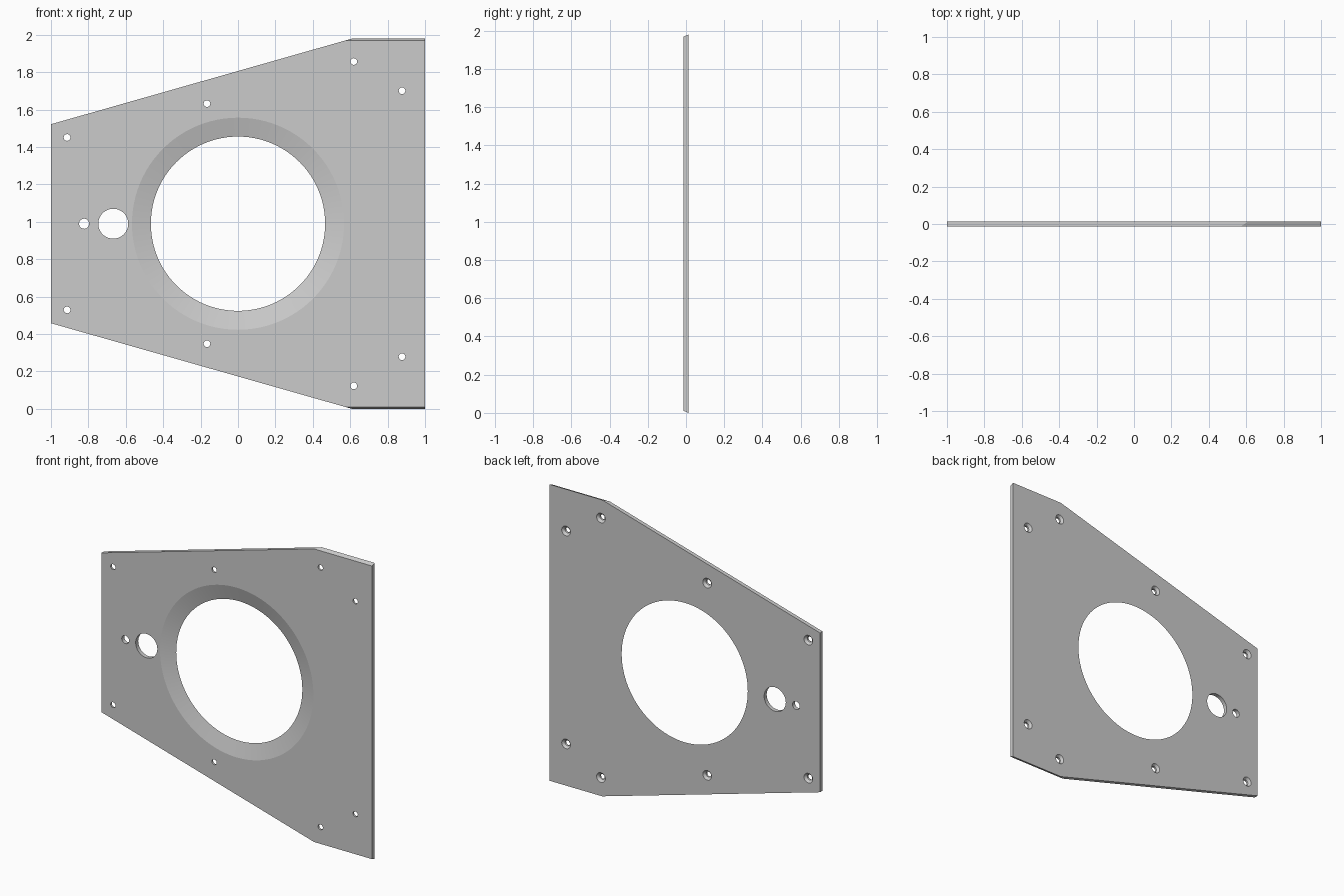
import bpy, bmesh, math

if "Cube" in bpy.data.objects:
    bpy.data.objects.remove(bpy.data.objects["Cube"])

T = 0.0135          # half thickness of the plate
CZ = 0.99           # height of the mirror line
H, HL = 0.99, 0.532  # half heights at the right and left edges
KX = 0.61           # where the sloped edges meet the level edges
CH = 0.011          # slant of the level edges across the thickness


def make_object(name, bm):
    bmesh.ops.recalc_face_normals(bm, faces=bm.faces)
    mesh = bpy.data.meshes.new(name)
    bm.to_mesh(mesh)
    bm.free()
    ob = bpy.data.objects.new(name, mesh)
    bpy.context.collection.objects.link(ob)
    return ob


def skin(bm, rings):
    """Join equal rings of points into a closed solid."""
    rings = [[bm.verts.new(p) for p in r] for r in rings]
    n = len(rings[0])
    for a, b in zip(rings, rings[1:]):
        for i in range(n):
            j = (i + 1) % n
            bm.faces.new((a[i], a[j], b[j], b[i]))
    bm.faces.new(rings[0])
    bm.faces.new(rings[-1])


def outline(y, inset):
    slope = (H - HL) / (KX + 1)
    k = KX - inset / slope
    half = [(-1, HL), (k, H - inset), (1, H - inset)]
    pts = half + [(x, -z) for x, z in reversed(half)]
    return [(x, y, CZ + z) for x, z in pts]


def drill(bm, x, z, profile, n):
    """Turned cutter along y; profile is (radius, y) pairs."""
    skin(bm, [[(x + r * math.cos(2 * math.pi * i / n), y,
                z + r * math.sin(2 * math.pi * i / n)) for i in range(n)]
              for r, y in profile])


# plate, slightly smaller at the front
bm = bmesh.new()
skin(bm, [outline(-T, CH), outline(T, 0)])
plate = make_object("mounting_plate", bm)

# all openings in one cutter
bm = bmesh.new()
e = 0.001
s = (0.567 - 0.466) / (2 * T)
drill(bm, 0, CZ, [(0.567 + s * e, -T - e), (0.466, T), (0.466, T + 0.01)], 96)
drill(bm, -0.667, CZ, [(0.08, -0.03), (0.08, 0.03)], 48)
drill(bm, -0.823, CZ, [(0.027, -0.03), (0.027, 0.03)], 32)
# screw holes, countersunk at the back
for x, dz in [(-0.914, 0.461), (-0.166, 0.642), (0.619, 0.867), (0.877, 0.711)]:
    for side in (1, -1):
        drill(bm, x, CZ + side * dz,
              [(0.0178, -0.03), (0.0178, T - 0.0145), (0.0323 + e, T + e)], 32)
cutter = make_object("hole_cutter", bm)
cutter.hide_render = True

# cut the openings and drop the cutter
mod = plate.modifiers.new("holes", 'BOOLEAN')
mod.operation = 'DIFFERENCE'
mod.solver = 'EXACT'
mod.object = cutter
bpy.context.view_layer.objects.active = plate
plate.select_set(True)
bpy.ops.object.modifier_apply(modifier=mod.name)
bpy.data.objects.remove(cutter)
bpy.ops.object.shade_smooth_by_angle(angle=math.radians(12))
